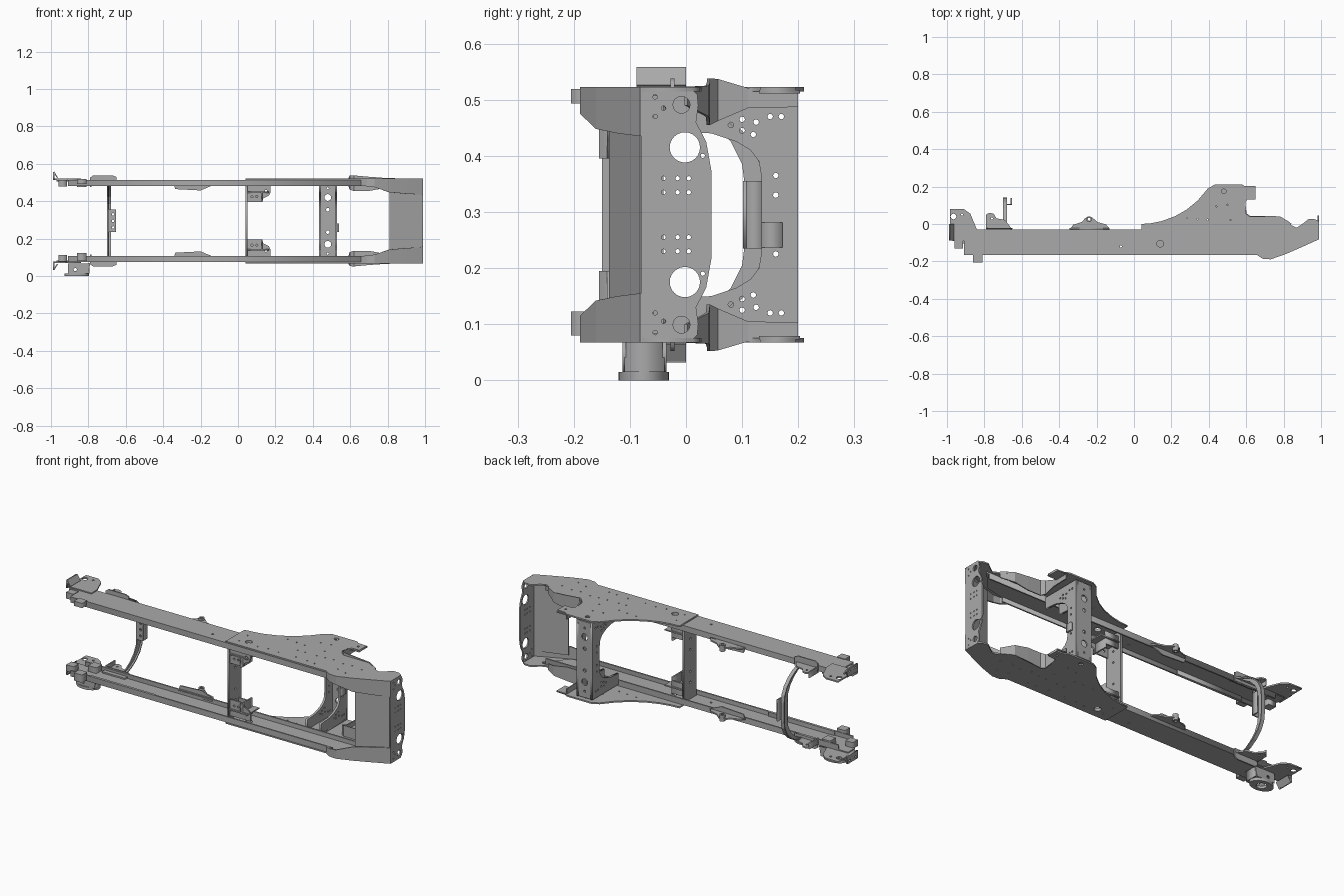
import bpy, bmesh, math, random
from mathutils import Matrix

random.seed(4)
MID = 0.295          # height of the plane the two rails mirror about
steel = bpy.data.materials.new("steel_grey")
steel.diffuse_color = (0.40, 0.40, 0.40, 1)

AXES = {'x': Matrix(((0, 0, 1, 0), (1, 0, 0, 0), (0, 1, 0, 0), (0, 0, 0, 1))),
        'y': Matrix(((1, 0, 0, 0), (0, 0, -1, 0), (0, 1, 0, 0), (0, 0, 0, 1))),
        'z': Matrix.Identity(4)}


def finish(name, me, mirror):
    """Place a mesh on the mid plane, optionally mirrored to the other rail."""
    ob = bpy.data.objects.new(name, me)
    bpy.context.collection.objects.link(ob)
    me.materials.clear()
    me.materials.append(steel)
    ob.location.z = MID
    if mirror:
        m = ob.modifiers.new("mirror", 'MIRROR')
        m.use_axis = (False, False, True)
        m.use_mirror_merge = False
    return ob


def plate(name, outline, axis, pos, thick, holes=(), mirror=True):
    """Flat sheet from an outline with round holes (u, v, r), centred at pos on its axis."""
    cu = bpy.data.curves.new(name, 'CURVE')
    cu.dimensions, cu.fill_mode, cu.extrude = '2D', 'BOTH', thick / 2
    loops = [outline]
    for u, v, r in holes:
        n = 24 if r > 0.01 else 8
        loops.append([(u + r * math.cos(i * math.tau / n), v + r * math.sin(i * math.tau / n))
                      for i in range(n)])
    for pts in loops:
        s = cu.splines.new('POLY')
        s.points.add(len(pts) - 1)
        for p, (u, v) in zip(s.points, pts):
            p.co = (u, v, 0, 1)
        s.use_cyclic_u = True
    tmp = bpy.data.objects.new(name + "_curve", cu)
    bpy.context.collection.objects.link(tmp)
    bpy.context.view_layer.update()
    me = bpy.data.meshes.new_from_object(tmp.evaluated_get(bpy.context.evaluated_depsgraph_get()))
    bpy.data.objects.remove(tmp)
    off = {'x': (pos, 0, 0), 'y': (0, pos, 0), 'z': (0, 0, pos)}[axis]
    me.transform(Matrix.Translation(off) @ AXES[axis])
    return finish(name, me, mirror)


def ribbon(name, a, b, thick, mirror=True):
    """Bent sheet spanning two matching lines of points."""
    bm = bmesh.new()
    va, vb = [bm.verts.new(p) for p in a], [bm.verts.new(p) for p in b]
    for i in range(len(a) - 1):
        bm.faces.new((va[i], va[i + 1], vb[i + 1], vb[i]))
    me = bpy.data.meshes.new(name)
    bm.to_mesh(me)
    bm.free()
    ob = finish(name, me, False)
    s = ob.modifiers.new("thickness", 'SOLIDIFY')
    s.thickness, s.offset = thick, 0
    if mirror:
        m = ob.modifiers.new("mirror", 'MIRROR')
        m.use_axis = (False, False, True)
        m.use_mirror_merge = False
    return ob


def rect(u0, u1, v0, v1):
    return [(u0, v0), (u1, v0), (u1, v1), (u0, v1)]


def box(name, x, y, z, mirror=True):
    return plate(name, rect(*x, *y), 'z', (z[0] + z[1]) / 2, z[1] - z[0], (), mirror)


def sym(half):
    """Complete an outline whose second coordinate is symmetric about zero."""
    return half + [(u, -v) for u, v in reversed(half) if abs(v) > 1e-6]


# long channel rails: web and two inward flanges
plate("rail_web", [(-0.91, -0.163), (0.7, -0.163), (0.8, -0.14), (0.9, -0.03), (-0.97, -0.03),
                   (-0.97, -0.09), (-0.91, -0.09)], 'z', 0.216, 0.008,
      [(0.14, -0.105, 0.018), (-0.07, -0.12, 0.006)])
box("rail_front_flange", (-0.91, 0.69), (-0.165, -0.157), (0.188, 0.22))
box("rail_back_flange", (-0.91, 0.88), (-0.037, -0.029), (0.188, 0.22))
box("rail_rear_liner", (-0.8, -0.4), (-0.157, -0.151), (0.188, 0.214))

# large side gusset with scattered bolt holes
holes = [(0.14, -0.105, 0.018), (0.48, 0.175, 0.012), (0.62, 0.165, 0.006)]
for i in range(13):
    for v in (-0.12, -0.045, 0.03, 0.1):
        u = 0.1 + i * 0.058 + random.uniform(-0.012, 0.012)
        limit = 0.015 + max(0, u - 0.18) * 0.6
        if v < min(limit, 0.16) - 0.03 and (u < 0.56 or v < 0) and abs(u - 0.14) > 0.03 \
                and random.random() < 0.8:
            holes.append((u, v + random.uniform(-0.01, 0.01), 0.004))
plate("side_gusset", [(0.04, -0.165), (0.66, -0.165), (0.69, -0.184), (0.73, -0.187), (0.8, -0.163),
                      (0.99, -0.078), (0.99, 0.012), (0.97, 0.025), (0.935, 0.028), (0.9, 0.0),
                      (0.87, -0.02), (0.84, -0.005), (0.825, 0.015), (0.78, 0.04), (0.615, 0.04),
                      (0.6, 0.055), (0.59, 0.11), (0.605, 0.13), (0.65, 0.132), (0.65, 0.195),
                      (0.6, 0.197), (0.58, 0.21), (0.43, 0.21), (0.395, 0.19), (0.34, 0.125),
                      (0.28, 0.076), (0.22, 0.042), (0.15, 0.016), (0.09, 0.004), (0.04, 0.0)],
      'z', 0.224, 0.008, holes)

# front end: wrap-around flange, slanted panel and pierced face plate
path = [(0.66, -0.163, 0.188), (0.69, -0.182, 0.185), (0.73, -0.185, 0.18), (0.81, -0.157, 0.153),
        (0.9, -0.118, 0.145), (0.988, -0.078, 0.14)]
ribbon("front_wrap_flange", [(x, y, 0.228) for x, y, _ in path], path, 0.008)
ribbon("front_slanted_panel", [(0.81, -0.133, 0.19), (0.984, -0.078, 0.19)],
       [(0.81, -0.133, -0.19), (0.984, -0.078, -0.19)], 0.008, False)
face_holes = []
for s in (-1, 1):
    face_holes += [(-0.002, s * 0.12, 0.027), (-0.008, s * 0.196, 0.015), (-0.055, s * 0.21, 0.004),
                   (-0.055, s * 0.175, 0.004), (0.03, s * 0.105, 0.004), (-0.04, s * 0.19, 0.004)]
    face_holes += [(v, s * h, 0.004) for v in (-0.04, -0.015, 0.005) for h in (0.04, 0.065)]
plate("front_face_plate", sym([(-0.08, -0.228), (0.005, -0.228), (0.02, -0.215), (0.022, -0.195),
                               (0.018, -0.165), (0.036, -0.13), (0.045, -0.08)]),
      'x', 0.986, 0.008, face_holes, False)

# stepped wall on the back edge of each gusset
wall = [(0.84, 0.0, 0.228, 0.195), (0.78, 0.038, 0.23, 0.175), (0.7, 0.04, 0.236, 0.16),
        (0.62, 0.04, 0.243, 0.16), (0.6, 0.055, 0.242, 0.167), (0.592, 0.11, 0.226, 0.19),
        (0.592, 0.2, 0.224, 0.192)]
ribbon("gusset_wall", [(x, y, a) for x, y, a, _ in wall], [(x, y, b) for x, y, _, b in wall], 0.006)
box("gusset_edge_strip", (0.592, 0.65), (0.13, 0.203), (0.216, 0.222))

# main arched crossmember: two pierced cheeks joined by a back plate
arch = sym([(-0.03, -0.212), (0.2, -0.212), (0.2, -0.1)])
inner = [(-0.03, 0.15), (0.045, 0.145), (0.09, 0.13), (0.115, 0.115), (0.13, 0.095), (0.135, 0.065)]
arch += inner + [(u, -v) for u, v in reversed(inner)]
cheek_holes = []
for s in (-1, 1):
    cheek_holes += [(v, s * h, 0.005) for v, h in ((0.08, .16), (0.1, .17), (0.1, .15), (0.125, .165),
                    (0.15, .175), (0.17, .175), (0.12, .143), (0.16, .07), (0.16, .035))]
for x in (0.439, 0.524):
    plate("crossmember_cheek", arch, 'x', x, 0.012, cheek_holes, False)
plate("crossmember_back", rect(0.435, 0.53, -0.21, 0.21), 'y', 0.196, 0.008,
      [(0.48, s * h, r) for s in (-1, 1) for h, r in ((0.125, 0.018), (0.06, 0.01), (0.175, 0.006))],
      False)
for s in (-1, 1):
    plate("crossmember_foot", rect(0.435, 0.53, 0.0, 0.19), 'z', s * 0.208, 0.008, (), False)
box("crossmember_clip", (0.53, 0.54), (0.135, 0.172), (-0.058, -0.014), False)

# middle crossmember and its corner brackets
plate("middle_crossmember", rect(-0.15, -0.04, -0.212, 0.212), 'x', 0.045, 0.01,
      [(-0.095, h, 0.006) for h in (-0.12, -0.06, 0.06, 0.12)], False)
plate("corner_bracket_face", [(0.05, 0.19), (0.05, 0.1), (0.13, 0.1), (0.135, 0.12), (0.165, 0.135),
                              (0.175, 0.155), (0.175, 0.19)], 'y', -0.137, 0.008,
      [(0.075, 0.13, 0.006), (0.1, 0.13, 0.006), (0.15, 0.16, 0.006)])
box("corner_bracket_side", (0.122, 0.13), (-0.155, -0.06), (0.1, 0.155))
box("corner_bracket_shelf", (0.05, 0.165), (-0.15, -0.05), (0.15, 0.157))
box("corner_bracket_back", (0.05, 0.13), (-0.066, -0.058), (0.12, 0.19))

# middle hangers on the back of each rail, with a round boss
plate("hanger_plate", [(-0.34, -0.04), (-0.34, -0.025), (-0.325, -0.004), (-0.28, 0.01), (-0.26, 0.032),
                       (-0.245, 0.04), (-0.235, 0.04), (-0.22, 0.032), (-0.195, 0.01),
                       (-0.15, -0.002), (-0.13, -0.025), (-0.13, -0.04)], 'z', 0.196, 0.008,
      [(-0.24, 0.025, 0.009)])
ring = [(-0.24 + 0.015 * math.cos(i * math.tau / 24), 0.025 + 0.015 * math.sin(i * math.tau / 24))
        for i in range(24)]
plate("hanger_boss", ring, 'z', 0.193, 0.035, [(-0.24, 0.025, 0.008)])
plate("hanger_flange", [(-0.345, 0.2), (-0.335, 0.17), (-0.2, 0.163), (-0.135, 0.19), (-0.135, 0.2)],
      'y', -0.026, 0.007)

# rear crossmember: bowed strip with a centre bracket and rail gussets
bow = [(0.0, 0.205), (0.04, 0.19), (0.08, 0.165), (0.115, 0.13), (0.135, 0.09), (0.14, 0.05)]
bow = [(u, -v) for u, v in bow] + bow[::-1]
ribbon("rear_bow_web", [(-0.692, u, v) for u, v in bow],
       [(-0.692, u - 0.035, v) for u, v in bow], 0.006, False)
ribbon("rear_bow_flange", [(-0.70, u, v) for u, v in bow], [(-0.68, u, v) for u, v in bow], 0.006, False)
plate("rear_centre_bracket", rect(-0.695, -0.653, -0.06, 0.06), 'y', 0.105, 0.006,
      [(-0.668, h, 0.007) for h in (-0.035, 0, 0.035)], False)
box("rear_centre_lip", (-0.66, -0.653), (0.105, 0.14), (-0.06, 0.06), False)
plate("rear_gusset", [(-0.79, -0.06), (-0.79, 0.05), (-0.775, 0.06), (-0.75, 0.055), (-0.735, 0.03),
                      (-0.69, 0.022), (-0.65, -0.03), (-0.65, -0.06)], 'z', 0.206, 0.008,
      [(-0.76, 0.03, 0.006)])
plate("rear_gusset_flange", [(-0.79, 0.187), (-0.65, 0.187), (-0.65, 0.235), (-0.67, 0.243),
                             (-0.775, 0.243), (-0.79, 0.232)], 'y', -0.024, 0.007)
box("rear_gusset_wall", (-0.79, -0.783), (-0.03, 0.05), (0.18, 0.214))

# rear tips: pierced plate, raised end flap and small clamps
plate("tip_plate", [(-0.985, -0.08), (-0.985, 0.08), (-0.91, 0.08), (-0.875, 0.055), (-0.84, -0.03),
                    (-0.84, -0.08)], 'z', 0.222, 0.008, [(-0.965, 0.04, 0.015), (-0.92, 0.05, 0.006)])
plate("tip_flap", rect(-0.088, 0.0, 0.218, 0.262), 'x', -0.985, 0.008,
      [(-0.07, 0.247, 0.006), (-0.018, 0.247, 0.006)])
ribbon("tip_flap_wing", [(-0.985, -0.088, 0.262), (-0.965, -0.088, 0.23)],
       [(-0.985, 0.0, 0.262), (-0.965, 0.0, 0.23)], 0.006)
box("tip_clamp", (-0.96, -0.915), (-0.13, -0.085), (0.183, 0.218))
box("tip_block", (-0.86, -0.81), (-0.08, -0.03), (0.18, 0.212))
box("front_tab_lower", (-0.86, -0.81), (-0.205, -0.16), (-0.215, -0.172), False)
box("front_tab_upper", (-0.86, -0.81), (-0.205, -0.16), (0.198, 0.224), False)

# hanging mount below the lower rail: open box over an oval ring
for y in (-0.11, -0.038):
    plate("mount_side", [(-0.91, -0.228), (-0.79, -0.228), (-0.80, -0.28), (-0.91, -0.28)],
          'y', y, 0.007, [(-0.87, -0.26, 0.009)], False)
box("mount_back", (-0.802, -0.795), (-0.11, -0.038), (-0.28, -0.225), False)
oval = [(-0.862 + 0.066 * math.cos(i * math.tau / 24), -0.075 + 0.045 * math.sin(i * math.tau / 24))
        for i in range(24)]
plate("mount_ring", oval, 'z', -0.2875, 0.015, [(-0.862, -0.075, 0.026)], False)
